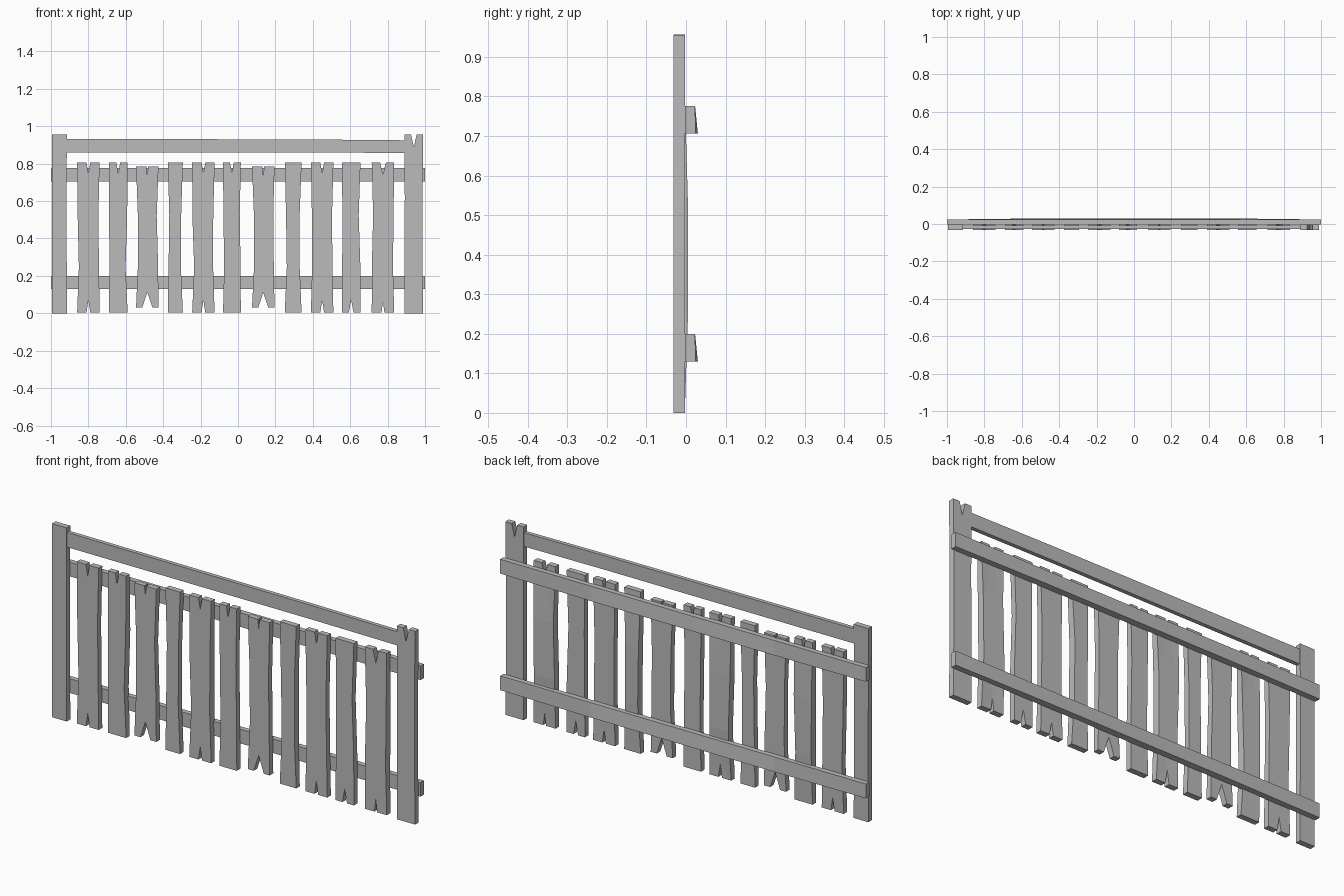
import bpy, bmesh, random

random.seed(4)
if "Cube" in bpy.data.objects:
    bpy.data.objects.remove(bpy.data.objects["Cube"], do_unlink=True)

# Single weathered grey for all boards
grey = bpy.data.materials.new("weathered_grey")
grey.use_nodes = True
colour = (0.5, 0.5, 0.5, 1)
grey.diffuse_color = colour
grey.node_tree.nodes["Principled BSDF"].inputs["Base Color"].default_value = colour

FRONT, BACK = -0.031, -0.003


def finish(name, bm):
    bmesh.ops.recalc_face_normals(bm, faces=bm.faces)
    mesh = bpy.data.meshes.new(name)
    bm.to_mesh(mesh)
    bm.free()
    mesh.materials.append(grey)
    obj = bpy.data.objects.new(name, mesh)
    bpy.context.collection.objects.link(obj)
    return obj


def notch(x, z, width, depth, side):
    """Three points of a V split, listed in the direction of travel."""
    if not width:
        return []
    return [(x - side * width / 2, z), (x, z - side * depth),
            (x + side * width / 2, z)]


def board(name, x0, x1, z0, z1, top=0, bottom=0, wear=0.006, bow=0.0):
    """Upright board with worn sides and optional splits at its ends."""
    mid, h = (x0 + x1) / 2, z1 - z0

    def worn(x, inward):
        return x + inward * random.uniform(0, wear)

    left = [(worn(x0, 1), z0 + h * f) for f in (0.3, 0.65)]
    right = [(worn(x1, -1), z0 + h * f) for f in (0.65, 0.3)]
    outline = [(x0, z0)] + left + [(x0, z1)]
    outline += notch(mid, z1, top, 0.035 + top, 1)
    outline += [(x1, z1)] + right + [(x1, z0)]
    outline += notch(mid, z0, bottom, 0.055 + bottom / 2, -1)

    bm = bmesh.new()
    face = bm.faces.new([bm.verts.new((x, FRONT, z)) for x, z in outline])
    made = bmesh.ops.extrude_face_region(bm, geom=[face])["geom"]
    for v in made:
        if isinstance(v, bmesh.types.BMVert):
            waist = z0 + 0.2 * h < v.co.z < z1 - 0.2 * h
            v.co.y = BACK + (bow if waist else 0)
    bmesh.ops.triangulate(bm, faces=[f for f in bm.faces if len(f.verts) > 4])
    return finish(name, bm)


def beam(name, stations, y0):
    """Horizontal beam through (x, bottom, top, upper y, lower y) sections."""
    bm = bmesh.new()
    rings = [[bm.verts.new(p) for p in
              ((x, y0, z0), (x, y0, z1), (x, yt, z1), (x, yb, z0))]
             for x, z0, z1, yt, yb in stations]
    for a, b in zip(rings, rings[1:]):
        for i in range(4):
            j = (i + 1) % 4
            bm.faces.new((a[i], a[j], b[j], b[i]))
    bm.faces.new(rings[0])
    bm.faces.new(rings[-1])
    return finish(name, bm)


# End posts
board("right_post", -0.995, -0.915, 0, 0.957, wear=0.004)
board("left_post", 0.89, 0.99, 0, 0.955, top=0.03, wear=0.004)

# Pickets: left edge, right edge, top split width, bottom split width
pickets = [
    (-0.86, -0.74, 0.02, 0.02), (-0.69, -0.59, 0.02, 0),
    (-0.545, -0.425, 0.01, 0.055), (-0.375, -0.295, 0, 0),
    (-0.245, -0.125, 0.02, 0.02), (-0.08, 0.015, 0.02, 0),
    (0.075, 0.195, 0.01, 0.055), (0.25, 0.34, 0, 0),
    (0.39, 0.51, 0.02, 0.02), (0.555, 0.655, 0, 0.025),
    (0.715, 0.835, 0.03, 0.015)]
for i, (x0, x1, top, bottom) in enumerate(pickets):
    short = bottom > 0.05
    board(f"picket_{i + 1}", x0, x1, 0.03 if short else 0.005,
          0.785 if short else 0.805, top, bottom,
          wear=0.012, bow=0.008 if i % 3 == 1 else 0)

# Back rails, bulging slightly along the lower rear edge
for name, z in (("lower_rail", 0.13), ("upper_rail", 0.706)):
    beam(name, [(x, z, z + 0.07, 0.023, y) for x, y in
                ((-1, 0.024), (-0.5, 0.03), (0.5, 0.03), (1, 0.024))], BACK)

# Top bar between the posts
beam("top_bar", [(-0.92, 0.86, 0.933, BACK - 0.004, BACK - 0.004),
                 (0.44, 0.86, 0.929, BACK - 0.004, BACK - 0.004),
                 (0.895, 0.857, 0.925, BACK - 0.004, BACK - 0.004)],
     FRONT + 0.004)
